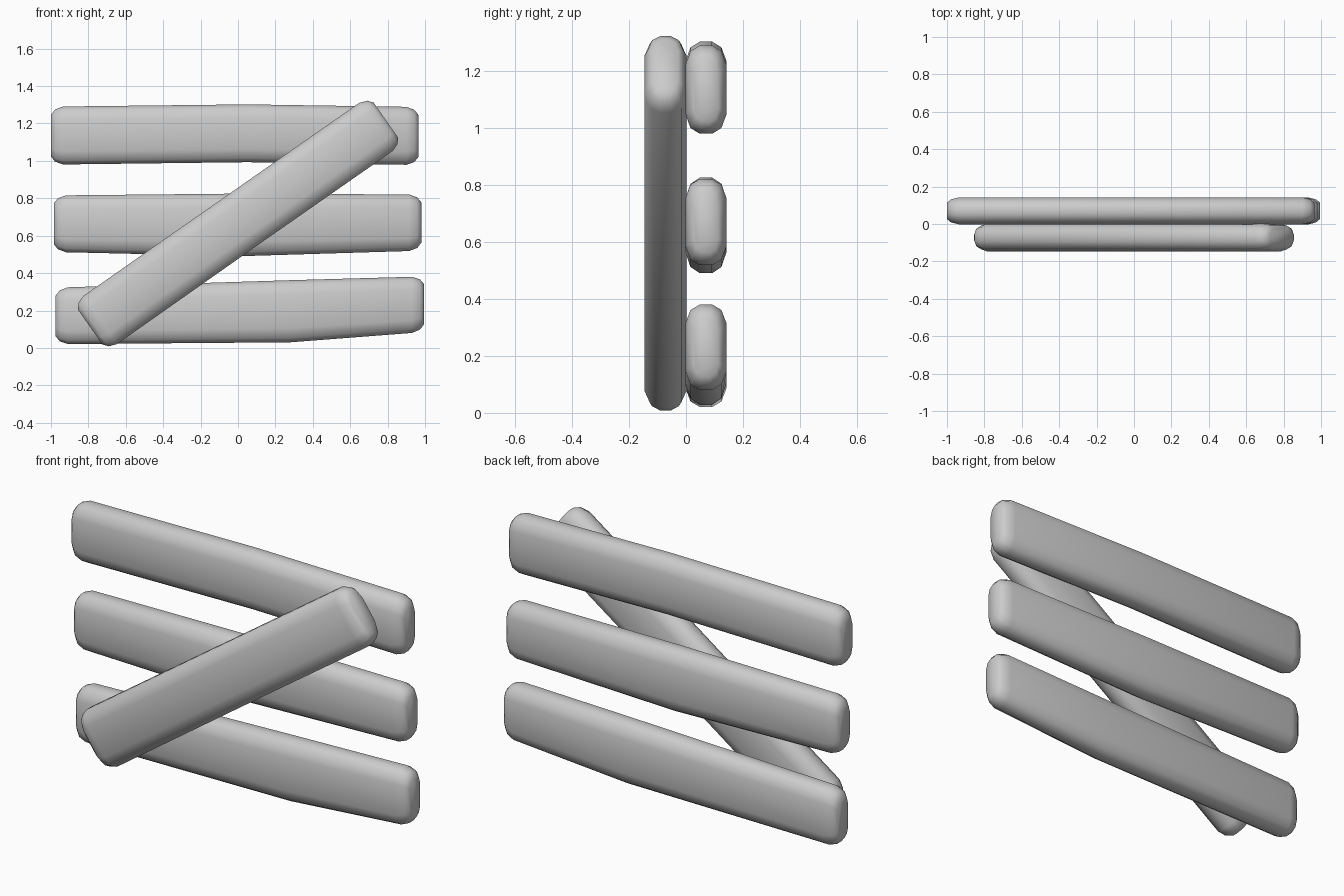
import bpy, bmesh, math
from mathutils import Matrix, Vector

old = bpy.data.objects.get("Cube")
if old:
    bpy.data.objects.remove(old, do_unlink=True)

grey = bpy.data.materials.new("plain grey")
grey.use_nodes = True
colour = (0.6, 0.6, 0.6, 1)
grey.diffuse_color = colour
grey.node_tree.nodes["Principled BSDF"].inputs["Base Color"].default_value = colour

# Rounded section of a plank as (depth, height) fractions
quarter = [(1, 0.55), (0.75, 0.87), (0.3, 1)]
half = quarter + [(-d, h) for d, h in reversed(quarter)]
section = half + [(-d, -h) for d, h in half]

# Softened ends: (distance from the tip, depth scale, height scale)
ends = [(0, 0.6, 0.72), (0.022, 0.85, 0.9), (0.065, 1, 1)]


def sample(points, x):
    """Read (bottom, top) at x from a list of (x, bottom, top)."""
    for (xa, ba, ta), (xb, bb, tb) in zip(points, points[1:]):
        if x <= xb:
            f = (x - xa) / (xb - xa)
            return ba + (bb - ba) * f, ta + (tb - ta) * f
    return points[-1][1:]


def plank(name, points, depth, matrix):
    """Loft the section along x, following the bottom and top lines."""
    x0, x1 = points[0][0], points[-1][0]
    rings = [(x0 + d, sy, sz) for d, sy, sz in ends]
    rings += [(p[0], 1, 1) for p in points[1:-1]]
    rings += [(x1 - d, sy, sz) for d, sy, sz in reversed(ends)]
    bm = bmesh.new()
    loops = []
    for x, sy, sz in rings:
        low, high = sample(points, x)
        mid, tall = (low + high) / 2, (high - low) / 2
        loops.append([bm.verts.new((x, v * sy * depth / 2, mid + w * sz * tall))
                      for v, w in section])
    n = len(section)
    for a, b in zip(loops, loops[1:]):
        for i in range(n):
            j = (i + 1) % n
            bm.faces.new((a[i], a[j], b[j], b[i]))
    bm.faces.new(loops[0])
    bm.faces.new(loops[-1])
    bmesh.ops.recalc_face_normals(bm, faces=bm.faces)
    bm.transform(matrix)
    mesh = bpy.data.meshes.new(name)
    bm.to_mesh(mesh)
    bm.free()
    mesh.materials.append(grey)
    for face in mesh.polygons:
        face.use_smooth = True
    obj = bpy.data.objects.new(name, mesh)
    bpy.context.collection.objects.link(obj)


# Three slightly warped horizontal planks
back = Matrix.Translation((0, 0.07, 0))
plank("top_plank", [(-1, 0.98, 1.29), (0.05, 0.993, 1.302), (0.965, 0.978, 1.288)], 0.145, back)
plank("middle_plank", [(-0.985, 0.513, 0.815), (0, 0.49, 0.825), (0.98, 0.52, 0.82)], 0.145, back)
plank("bottom_plank", [(-0.975, 0.02, 0.322), (0.28, 0.03, 0.362), (0.995, 0.085, 0.382)], 0.145, back)

# Diagonal plank across the front
tilt = Matrix.Translation((0, -0.072, 0.665)) @ Matrix.Rotation(math.radians(-35), 4, "Y")
plank("diagonal_plank", [(-0.965, -0.157, 0.157), (0, -0.155, 0.157), (0.965, -0.157, 0.157)], 0.148, tilt)
